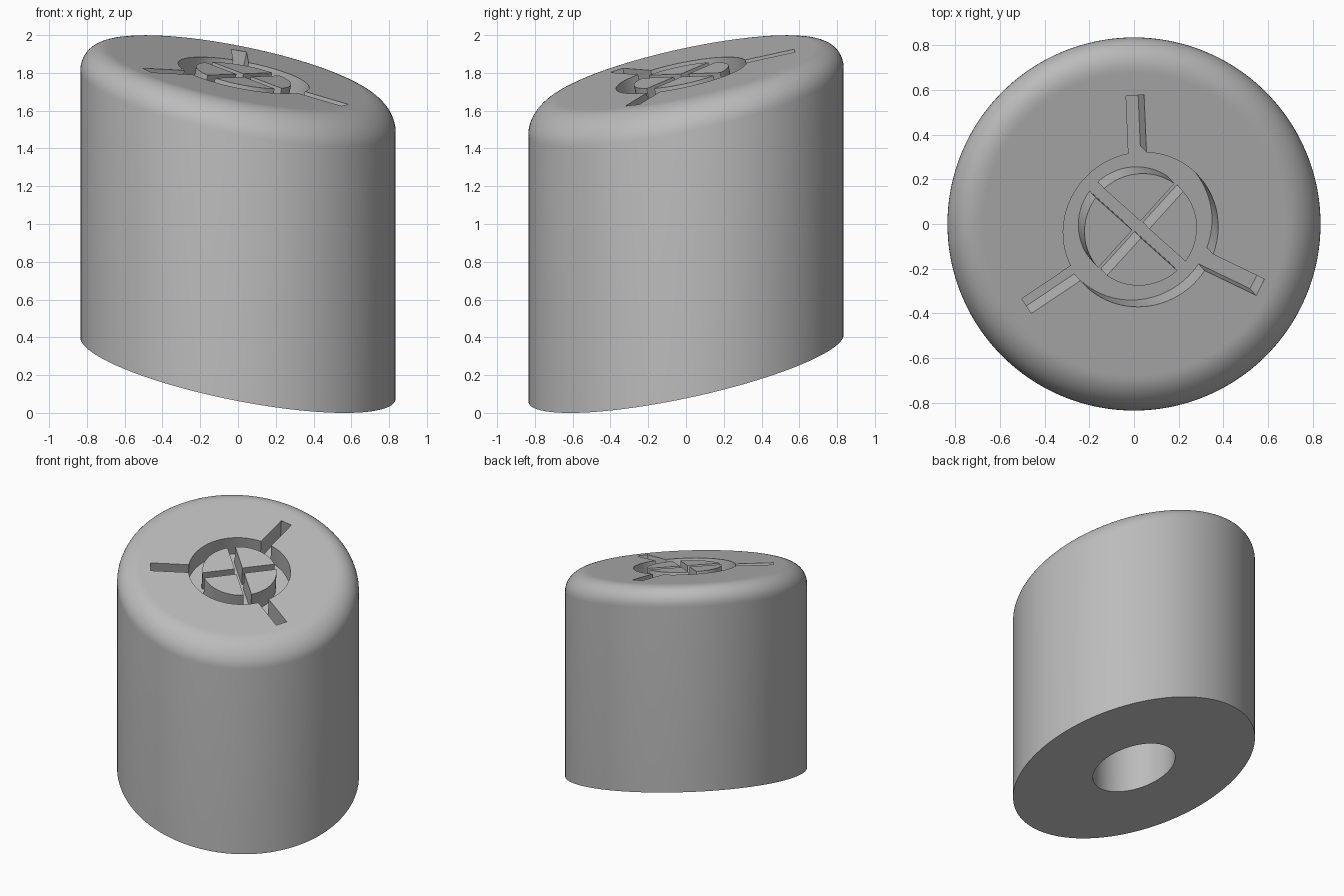
import bpy, bmesh, math
from mathutils import Vector, Matrix

if "Cube" in bpy.data.objects:
    bpy.data.objects.remove(bpy.data.objects["Cube"], do_unlink=True)

SLOPE_X, SLOPE_Y = -0.193, 0.21        # slant shared by both end faces
RADIUS, FILLET, BORE = 0.835, 0.15, 0.284
BASE_Z, TOP_Z, BORE_Z = 0.238, 1.798, 1.1
DEPTH = 0.15                           # pocket depth

grey = bpy.data.materials.new("plain grey")
grey.use_nodes = True
colour = (0.5, 0.5, 0.5, 1)
grey.diffuse_color = colour
grey.node_tree.nodes["Principled BSDF"].inputs["Base Color"].default_value = colour


def make_object(name, bm):
    mesh = bpy.data.meshes.new(name)
    bm.to_mesh(mesh)
    bm.free()
    mesh.materials.append(grey)
    obj = bpy.data.objects.new(name, mesh)
    bpy.context.collection.objects.link(obj)
    return obj


def cylinder(name, radius, low, high):
    bm = bmesh.new()
    bmesh.ops.create_cone(bm, cap_ends=True, segments=72, radius1=radius, radius2=radius,
                          depth=high - low, matrix=Matrix.Translation((0, 0, (low + high) / 2)))
    return make_object(name, bm)


def bar(name, angle, start, end, width, low, high):
    bm = bmesh.new()
    size = Matrix.Diagonal((end - start, width, high - low, 1))
    place = Matrix.Translation(((start + end) / 2, 0, (low + high) / 2))
    turn = Matrix.Rotation(math.radians(angle), 4, "Z")
    bmesh.ops.create_cube(bm, size=1, matrix=turn @ place @ size)
    return make_object(name, bm)


def combine(target, tool, operation):
    mod = target.modifiers.new(operation, "BOOLEAN")
    mod.operation, mod.solver, mod.object = operation, "EXACT", tool
    bpy.context.view_layer.update()
    graph = bpy.context.evaluated_depsgraph_get()
    mesh = bpy.data.meshes.new_from_object(target.evaluated_get(graph))
    target.modifiers.clear()
    target.data = mesh
    bpy.data.objects.remove(tool, do_unlink=True)


# Body: turned profile with a rounded top edge and a blind bore, then slanted
inner = RADIUS - FILLET
profile = [(0, BORE_Z), (BORE, BORE_Z), (BORE, BASE_Z), (RADIUS, BASE_Z)]
for i in range(13):
    a = math.radians(90 * i / 12)
    profile.append((inner + FILLET * math.cos(a), TOP_Z - FILLET + FILLET * math.sin(a)))
profile += [(inner - 0.01, TOP_Z), (0, TOP_Z)]
bm = bmesh.new()
verts = [bm.verts.new((r, 0, z)) for r, z in profile]
edges = [bm.edges.new(pair) for pair in zip(verts, verts[1:])]
bmesh.ops.spin(bm, geom=verts + edges, axis=(0, 0, 1), cent=(0, 0, 0),
               angle=math.tau, steps=128, use_duplicate=False)
bmesh.ops.remove_doubles(bm, verts=bm.verts, dist=0.0001)
bmesh.ops.dissolve_degenerate(bm, edges=bm.edges, dist=0.0001)
for v in bm.verts:
    v.co.z += SLOPE_X * v.co.x + SLOPE_Y * v.co.y
# merge the flat fans into single faces
centres = [v for v in bm.verts if v.co.xy.length < 0.001]
bmesh.ops.dissolve_verts(bm, verts=centres)
bmesh.ops.recalc_face_normals(bm, faces=bm.faces)
body = make_object("slanted_body", bm)

# Raised island of four quarters, split by crossed grooves
island = cylinder("island", 0.256, -0.3, 0.3)
for angle in (48, -42):
    combine(island, bar("groove", angle, -0.5, 0.5, 0.055, -0.4, 0.4), "DIFFERENCE")

# Pocket: round recess with three radiating slots, leaving the island standing
pocket = cylinder("pocket", 0.353, -DEPTH, 0.15)
for k in range(3):
    combine(pocket, bar("slot", 93.5 + 120 * k, 0.2, 0.615, 0.082, -DEPTH, 0.15), "UNION")
combine(pocket, island, "DIFFERENCE")

# Lay the pocket square to the slanted top and cut it
normal = Vector((-SLOPE_X, -SLOPE_Y, 1)).normalized()
tilt = Vector((0, 0, 1)).rotation_difference(normal).to_matrix().to_4x4()
pocket.data.transform(Matrix.Translation(Vector((0, 0, TOP_Z)) + Vector((0.03, -0.025, 0))
                      + Vector((0, 0, SLOPE_X * 0.03 - SLOPE_Y * 0.025))) @ tilt)
combine(body, pocket, "DIFFERENCE")

# Smooth shading with crisp edges
bpy.ops.object.select_all(action="DESELECT")
body.select_set(True)
bpy.context.view_layer.objects.active = body
bpy.ops.object.shade_smooth_by_angle(angle=math.radians(30))
